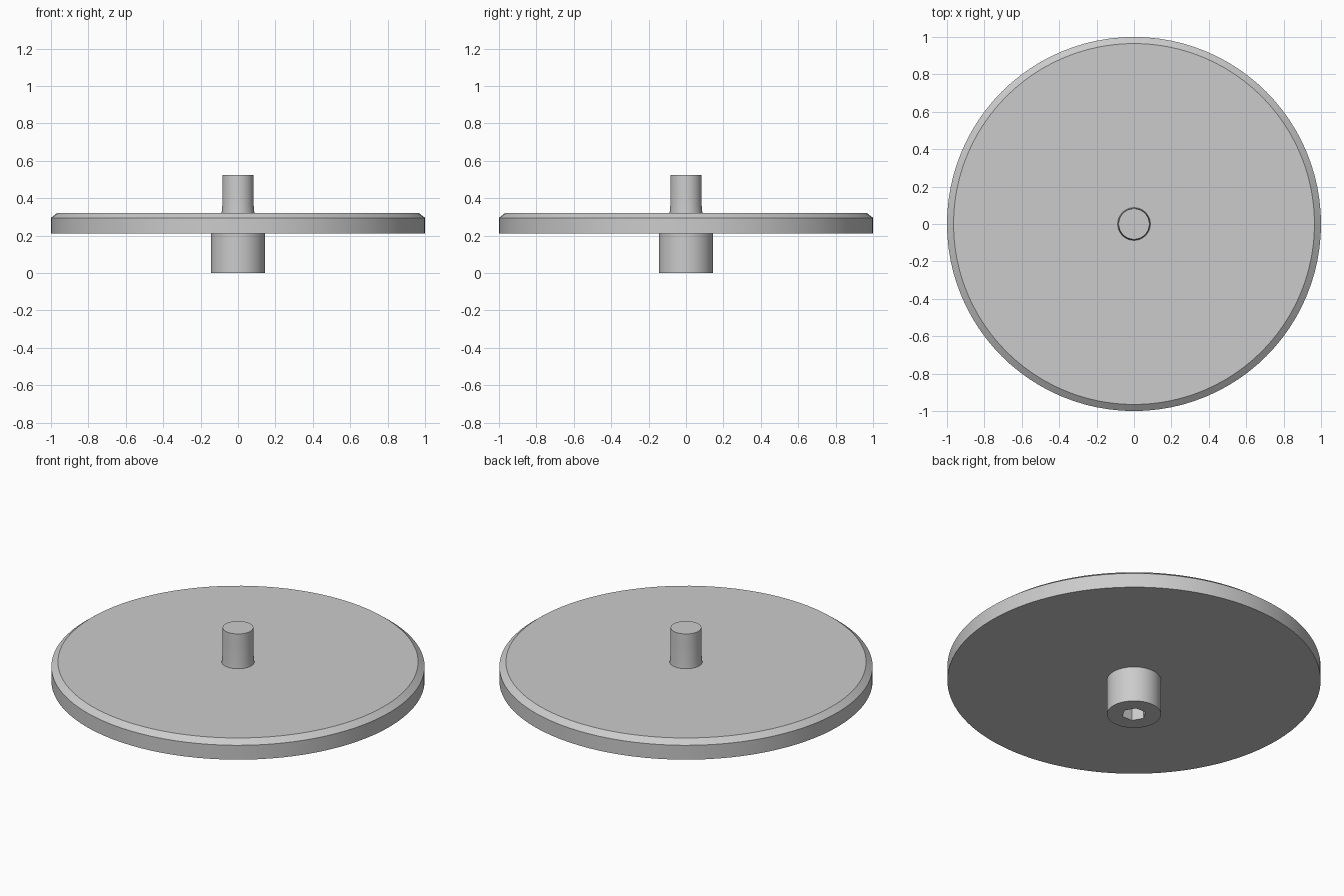
import bpy, bmesh, math

cube = bpy.data.objects.get("Cube")
if cube:
    bpy.data.objects.remove(cube, do_unlink=True)

grey = bpy.data.materials.new("light grey")
grey.use_nodes = True
grey.diffuse_color = (0.6, 0.6, 0.6, 1)
grey.node_tree.nodes["Principled BSDF"].inputs["Base Color"].default_value = (0.6, 0.6, 0.6, 1)

SIDES = 96


def lathe(name, rings):
    """Stack rings of (radius, height, side count) into a closed solid."""
    bm = bmesh.new()
    loops = []
    for radius, z, sides in rings:
        loops.append([bm.verts.new((radius * math.cos(math.tau * i / sides),
                                    radius * math.sin(math.tau * i / sides), z))
                      for i in range(sides)])
    for low, high in zip(loops, loops[1:]):
        ratio = len(low) // len(high)
        for i in range(len(high)):
            j = (i + 1) % len(high)
            # One wide face joins each short side to its share of the round edge
            start = [low[(i * ratio + k) % len(low)] for k in range(ratio + 1)]
            bm.faces.new(start + [high[j], high[i]])
    bm.faces.new(loops[0])
    bm.faces.new(loops[-1])
    bmesh.ops.recalc_face_normals(bm, faces=bm.faces)
    mesh = bpy.data.meshes.new(name)
    bm.to_mesh(mesh)
    bm.free()
    mesh.materials.append(grey)
    obj = bpy.data.objects.new(name, mesh)
    bpy.context.collection.objects.link(obj)
    bpy.ops.object.select_all(action='DESELECT')
    obj.select_set(True)
    bpy.context.view_layer.objects.active = obj
    bpy.ops.object.shade_smooth_by_angle(angle=math.radians(25))
    return obj


# Round plate with a chamfered upper rim
lathe("plate", [(1, 0.21, SIDES), (1, 0.295, SIDES), (0.965, 0.322, SIDES)])

# Spindle with a slight flare at its foot
lathe("spindle", [(0.088, 0.315, SIDES), (0.084, 0.36, SIDES),
                  (0.084, 0.47, SIDES), (0.082, 0.525, SIDES)])

# Hub below the plate: outer wall, then down into a hexagonal socket
hub = lathe("hub", [(0.145, 0.215, SIDES), (0.145, 0, SIDES),
                    (0.066, 0, 6), (0.066, 0.18, 6)])
